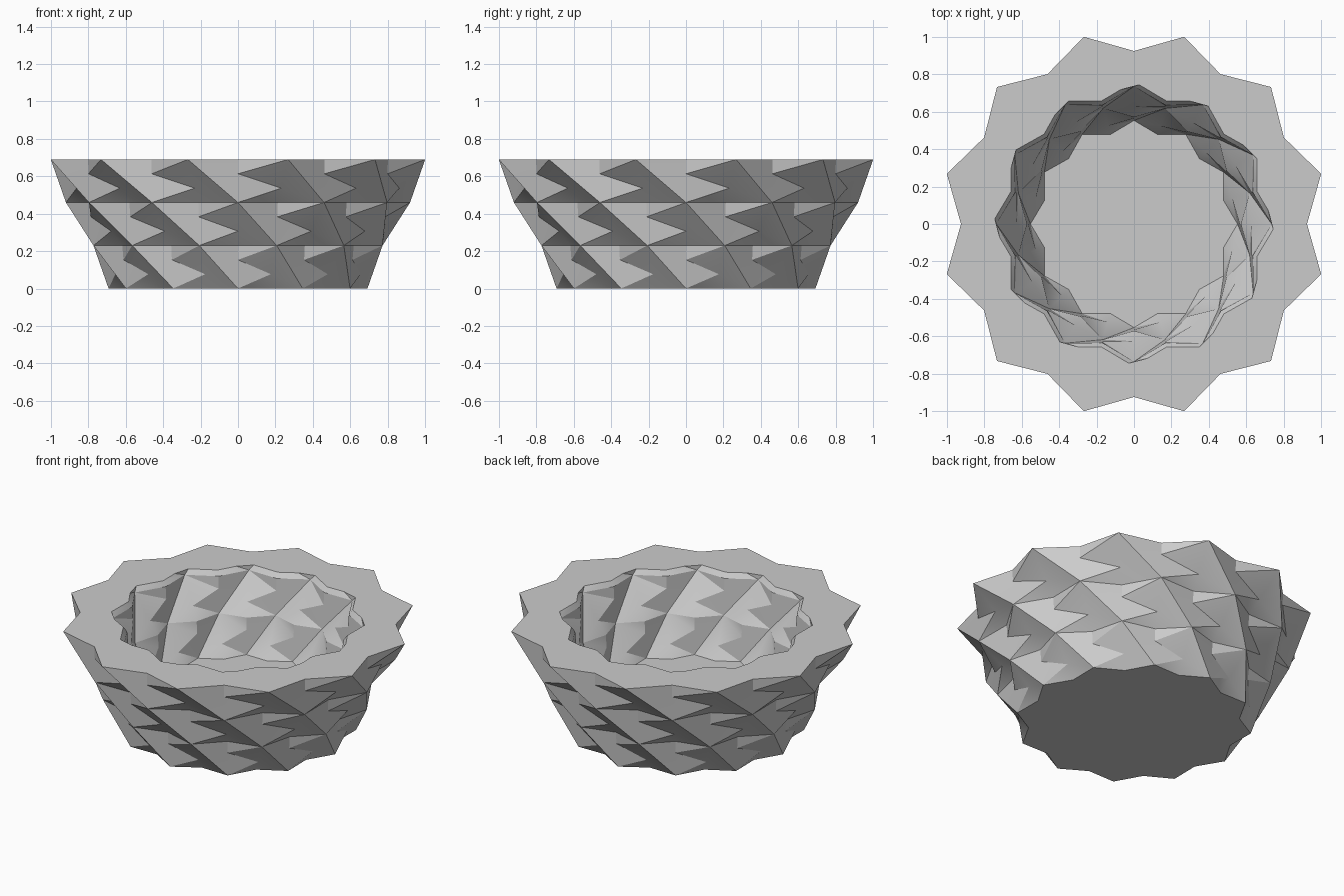
import bpy
import bmesh
from math import cos, sin, pi, radians

cube = bpy.data.objects.get("Cube")
if cube:
    bpy.data.objects.remove(cube, do_unlink=True)

COLUMNS = 24
LAYER = 0.23
NOTCH = 0.893
RADII = (0.692, 0.80, 0.92, 1.036)

grey = bpy.data.materials.new("plain grey")
grey.use_nodes = True
colour = (0.6, 0.6, 0.6, 1)
grey.diffuse_color = colour
grey.node_tree.nodes["Principled BSDF"].inputs["Base Color"].default_value = colour


def twisted_star(name, scale, base):
    """Closed star-shaped body whose points shift by one column per layer."""
    bm = bmesh.new()

    def is_point(k, j):
        return (j + k) % 2 == 0

    rings = []
    for k, radius in enumerate(RADII):
        ring = []
        for j in range(COLUMNS):
            r = radius * scale * (1 if is_point(k, j) else NOTCH)
            a = 2 * pi * j / COLUMNS
            ring.append(bm.verts.new((r * cos(a), r * sin(a), base + k * LAYER)))
        rings.append(ring)

    # Facets: straight ridges on one side, zigzag folds on the other
    for k in range(len(RADII) - 1):
        b, t = rings[k], rings[k + 1]
        m = [bm.verts.new(b[j].co.lerp(t[j].co, 2 / 3 if is_point(k, j) else 1 / 3))
             for j in range(COLUMNS)]
        for j in range(COLUMNS):
            if not is_point(k, j):
                continue
            p, n = j - 1, (j + 1) % COLUMNS
            for tri in ((b[j], m[j], t[p]), (m[j], t[j], t[p]),
                        (t[p], m[p], b[j]), (m[p], b[p], b[j]),
                        (t[j], m[j], t[n]), (t[n], m[j], m[n]),
                        (m[j], m[n], b[j]), (m[n], b[j], b[n])):
                bm.faces.new(tri)

    # Flat floor and top
    bm.faces.new(rings[0])
    bm.faces.new(rings[-1])
    bmesh.ops.recalc_face_normals(bm, faces=bm.faces)
    mesh = bpy.data.meshes.new(name)
    bm.to_mesh(mesh)
    bm.free()
    mesh.materials.append(grey)
    obj = bpy.data.objects.new(name, mesh)
    bpy.context.collection.objects.link(obj)
    return obj


# Outer body, hollowed by a smaller copy raised by the floor thickness
bowl = twisted_star("bowl", 1.0, 0.0)
hollow = twisted_star("hollow_cutter", 0.8, 0.2)
hollow.hide_render = True
hollow.hide_viewport = True

cut = bowl.modifiers.new("hollow", "BOOLEAN")
cut.operation = "DIFFERENCE"
cut.solver = "EXACT"
cut.object = hollow

# Bake the cut, then soften only the shallow folds
depsgraph = bpy.context.evaluated_depsgraph_get()
bowl_mesh = bpy.data.meshes.new_from_object(bowl.evaluated_get(depsgraph))
bowl.modifiers.clear()
bowl.data = bowl_mesh
bpy.data.objects.remove(hollow, do_unlink=True)

bpy.ops.object.select_all(action="DESELECT")
bowl.select_set(True)
bpy.context.view_layer.objects.active = bowl
bpy.ops.object.shade_smooth_by_angle(angle=radians(30))
